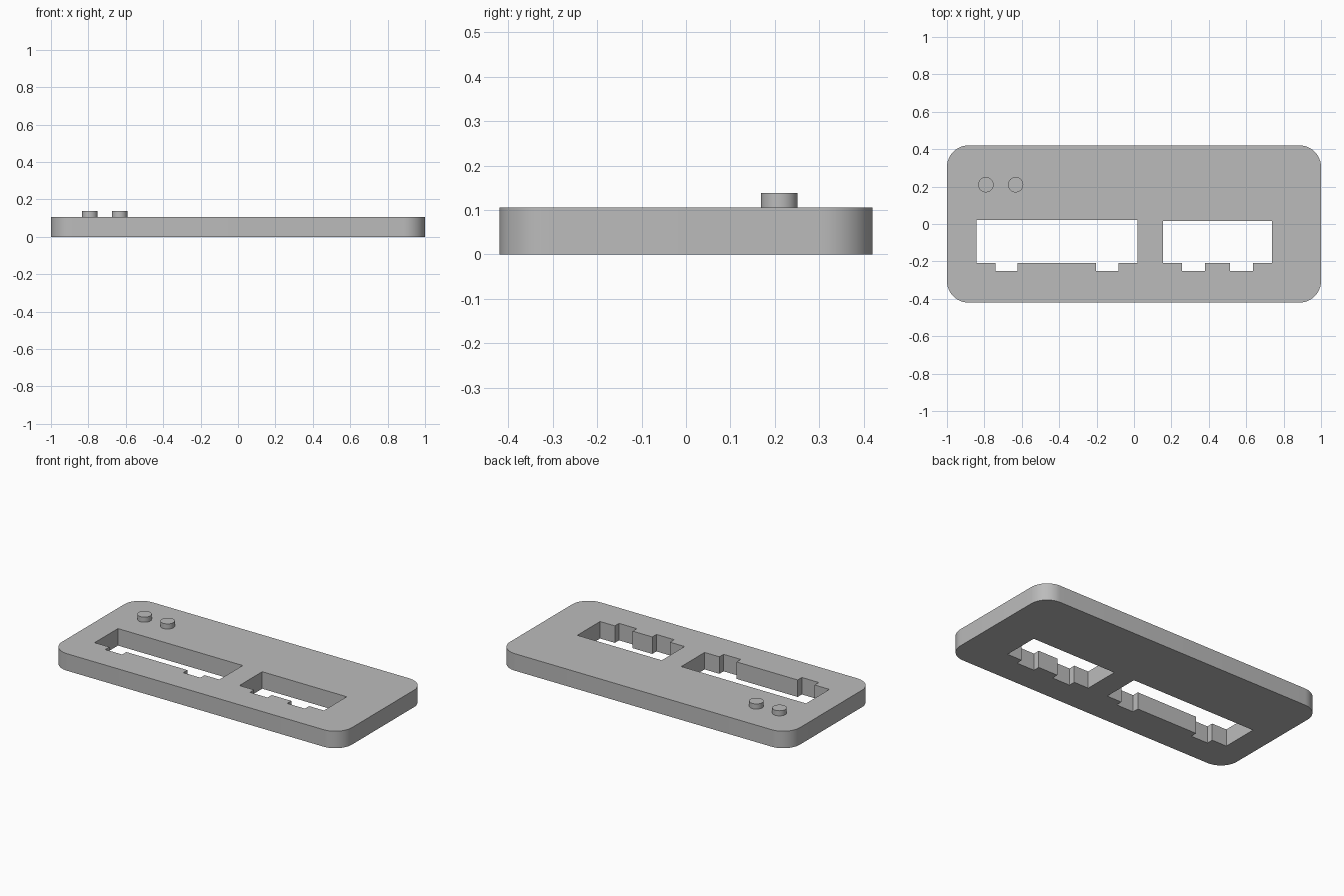
import bpy, bmesh, math

if "Cube" in bpy.data.objects:
    bpy.data.objects.remove(bpy.data.objects["Cube"], do_unlink=True)

HEIGHT = 0.106
HALF_DEPTH = 0.42
CORNER = 0.115

grey = bpy.data.materials.new("plain grey")
grey.use_nodes = True
grey.diffuse_color = (0.5, 0.5, 0.5, 1)
grey.node_tree.nodes["Principled BSDF"].inputs["Base Color"].default_value = (0.5, 0.5, 0.5, 1)


def smooth(obj):
    bpy.ops.object.select_all(action='DESELECT')
    obj.select_set(True)
    bpy.context.view_layer.objects.active = obj
    bpy.ops.object.shade_smooth_by_angle(angle=math.radians(30))


def rounded_rectangle(half_x, half_y, radius, steps=12):
    points = []
    for quarter, (sx, sy) in enumerate([(1, 1), (-1, 1), (-1, -1), (1, -1)]):
        for i in range(steps + 1):
            a = (quarter + i / steps) * math.pi / 2
            points.append((sx * (half_x - radius) + radius * math.cos(a),
                           sy * (half_y - radius) + radius * math.sin(a)))
    return points


def notched_slot(left, right, back, front, notch_front, notches):
    points = [(right, back), (left, back), (left, front)]
    for a, b in notches:
        points += [(a, front), (a, notch_front), (b, notch_front), (b, front)]
    return points + [(right, front)]


# Face plate: rounded outline with two notched windows, extruded
outlines = [
    rounded_rectangle(1, HALF_DEPTH, CORNER),
    notched_slot(-0.843, 0.018, 0.021, -0.209, -0.25, [(-0.741, -0.624), (-0.203, -0.084)]),
    notched_slot(0.156, 0.739, 0.016, -0.209, -0.25, [(0.257, 0.379), (0.514, 0.637)]),
]
curve = bpy.data.curves.new("plate_outline", 'CURVE')
curve.dimensions = '2D'
curve.fill_mode = 'BOTH'
curve.extrude = HEIGHT / 2
for outline in outlines:
    spline = curve.splines.new('POLY')
    spline.points.add(len(outline) - 1)
    for point, (x, y) in zip(spline.points, outline):
        point.co = (x, y, 0, 1)
    spline.use_cyclic_u = True

helper = bpy.data.objects.new("plate_outline", curve)
bpy.context.collection.objects.link(helper)
bpy.context.view_layer.update()
mesh = bpy.data.meshes.new_from_object(helper.evaluated_get(bpy.context.evaluated_depsgraph_get()))
bpy.data.objects.remove(helper, do_unlink=True)

bm = bmesh.new()
bm.from_mesh(mesh)
bmesh.ops.remove_doubles(bm, verts=bm.verts, dist=0.0001)
bmesh.ops.translate(bm, verts=bm.verts, vec=(0, 0, HEIGHT / 2))
bmesh.ops.recalc_face_normals(bm, faces=bm.faces)
bm.to_mesh(mesh)
bm.free()
plate = bpy.data.objects.new("face_plate", mesh)
bpy.context.collection.objects.link(plate)
mesh.materials.clear()
mesh.materials.append(grey)
smooth(plate)

# Two round buttons, slightly sunk into the plate
for name, x in (("right_button", -0.792), ("left_button", -0.633)):
    bpy.ops.mesh.primitive_cylinder_add(vertices=48, radius=0.041, depth=0.05,
                                        location=(x, 0.21, 0.138 - 0.025))
    button = bpy.context.object
    button.name = name
    button.data.materials.append(grey)
    smooth(button)
